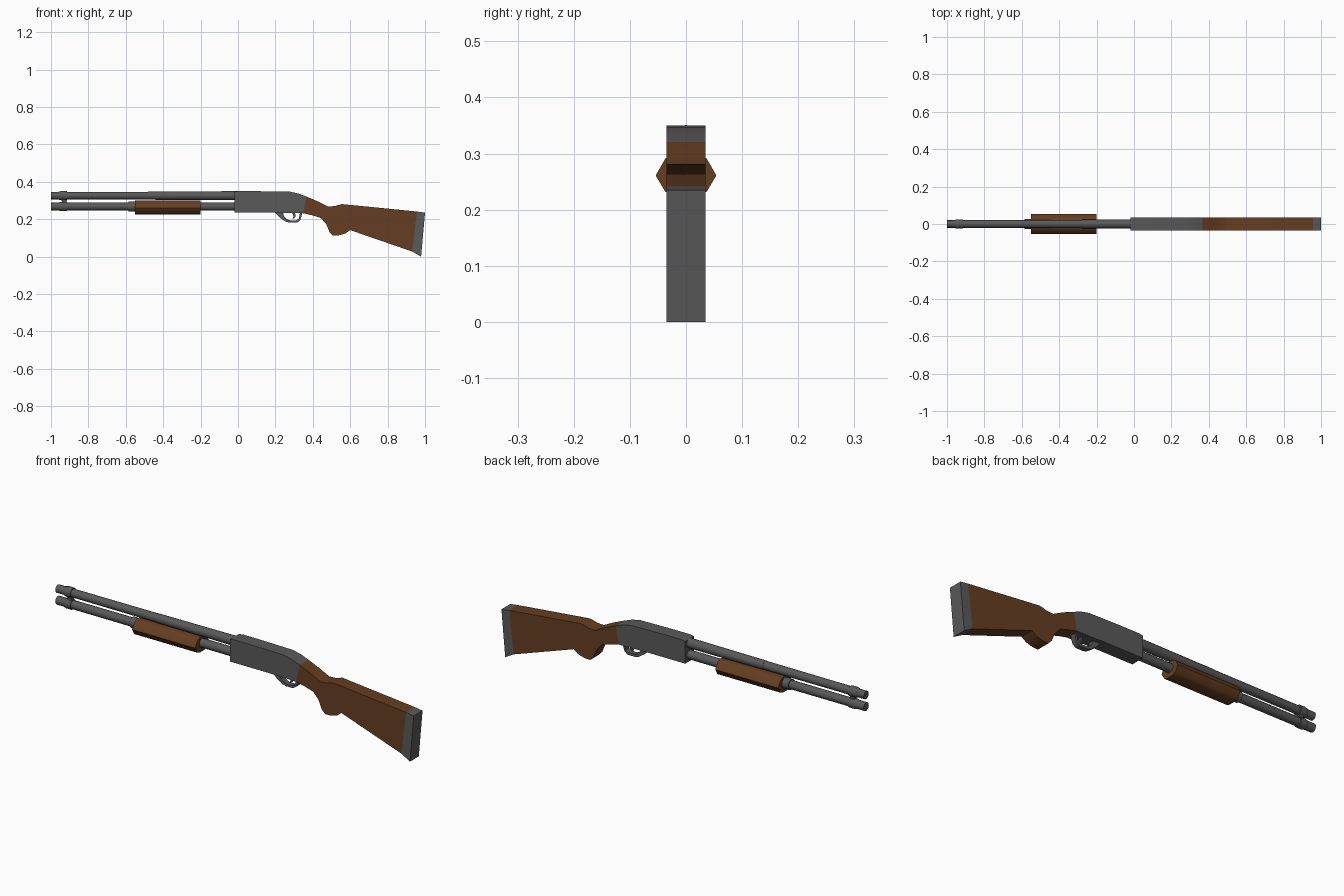
import bpy, bmesh, math
from mathutils import Matrix, Vector

if "Cube" in bpy.data.objects:
    bpy.data.objects.remove(bpy.data.objects["Cube"])


def material(name, color):
    m = bpy.data.materials.new(name)
    m.diffuse_color = (*color, 1)
    m.use_nodes = True
    m.node_tree.nodes["Principled BSDF"].inputs["Base Color"].default_value = m.diffuse_color
    return m


METAL = material("gunmetal_grey", (0.10, 0.10, 0.10))
WOOD = material("brown_wood", (0.13, 0.048, 0.016))


def finish(bm, name, mat, angle=40):
    bmesh.ops.recalc_face_normals(bm, faces=bm.faces)
    me = bpy.data.meshes.new(name)
    bm.to_mesh(me)
    bm.free()
    me.materials.append(mat)
    ob = bpy.data.objects.new(name, me)
    bpy.context.collection.objects.link(ob)
    bpy.ops.object.select_all(action='DESELECT')
    ob.select_set(True)
    bpy.context.view_layer.objects.active = ob
    bpy.ops.object.shade_smooth_by_angle(angle=math.radians(angle))
    return ob


def plate(name, profile, half, mat):
    """Extrude an (x, z) side profile to +-half in y."""
    bm = bmesh.new()
    f = bm.faces.new([bm.verts.new((x, -half, z)) for x, z in profile])
    ext = bmesh.ops.extrude_face_region(bm, geom=[f])
    bmesh.ops.translate(bm, vec=(0, 2 * half, 0),
                        verts=[v for v in ext["geom"] if isinstance(v, bmesh.types.BMVert)])
    return finish(bm, name, mat)


def tube(name, x0, x1, z, r0, r1, mat, sides=12):
    """Closed round bar along x."""
    bm = bmesh.new()
    m = Matrix.Translation(((x0 + x1) / 2, 0, z)) @ Matrix.Rotation(math.pi / 2, 4, 'Y')
    bmesh.ops.create_cone(bm, cap_ends=True, segments=sides, radius1=r0, radius2=r1,
                          depth=x1 - x0, matrix=m)
    return finish(bm, name, mat)


# barrel, magazine and their collars
BZ, MZ = 0.326, 0.268
tube("barrel_front", -1.0, -0.44, BZ, 0.020, 0.021, METAL)
tube("barrel_rear", -0.44, 0.0, BZ, 0.022, 0.024, METAL)
tube("magazine_tube", -1.0, 0.0, MZ, 0.021, 0.022, METAL)
tube("magazine_collar", -0.585, -0.545, MZ, 0.027, 0.027, METAL)
for label, z in (("barrel", BZ), ("magazine", MZ)):
    tube(label + "_muzzle_band", -0.945, -0.915, z, 0.025, 0.025, METAL)
    tube(label + "_muzzle_band_taper", -0.96, -0.945, z, 0.021, 0.025, METAL)
plate("muzzle_bridge", [(-0.94, 0.28), (-0.917, 0.28), (-0.917, 0.315), (-0.94, 0.315)], 0.01, METAL)

# pump grip: faceted section swept along x
half = [(0.018, 0.300), (0.037, 0.291), (0.054, 0.261), (0.037, 0.232), (0.018, 0.225)]
section = half + [(-y, z) for y, z in reversed(half)]
bm = bmesh.new()
face = bm.faces.new([bm.verts.new((-0.55, y, z)) for y, z in section])
ext = bmesh.ops.extrude_face_region(bm, geom=[face])
bmesh.ops.translate(bm, vec=(0.35, 0, 0),
                    verts=[v for v in ext["geom"] if isinstance(v, bmesh.types.BMVert)])
finish(bm, "pump_grip", WOOD)

# receiver, stock and butt pad share their boundary points
W = 0.035
plate("receiver", [(-0.02, 0.235), (-0.02, 0.346), (0.0, 0.35), (0.10, 0.35), (0.28, 0.347),
                   (0.325, 0.337), (0.366, 0.321), (0.348, 0.232), (0.20, 0.235)], W, METAL)
plate("stock", [(0.366, 0.321), (0.428, 0.295), (0.481, 0.268), (0.515, 0.27), (0.556, 0.281),
                (0.957, 0.241), (0.932, 0.027), (0.599, 0.142), (0.575, 0.124),
                (0.54, 0.114), (0.508, 0.112), (0.489, 0.132), (0.472, 0.174),
                (0.442, 0.207), (0.40, 0.22), (0.348, 0.232)], W, WOOD)
plate("butt_pad", [(0.957, 0.241), (1.0, 0.235), (0.979, 0.0), (0.932, 0.027)], W, METAL)

# trigger guard loop and trigger
outer = [(0.195, 0.237), (0.225, 0.207), (0.255, 0.187), (0.275, 0.182), (0.315, 0.182),
         (0.333, 0.195), (0.345, 0.237)]
inner = [(0.332, 0.237), (0.325, 0.204), (0.312, 0.194), (0.278, 0.194), (0.258, 0.203),
         (0.245, 0.218), (0.24, 0.237)]
plate("trigger_guard", outer + inner, 0.013, METAL)
plate("trigger", [(0.290, 0.237), (0.305, 0.237), (0.308, 0.215), (0.298, 0.203),
                  (0.292, 0.204), (0.297, 0.216)], 0.006, METAL)
